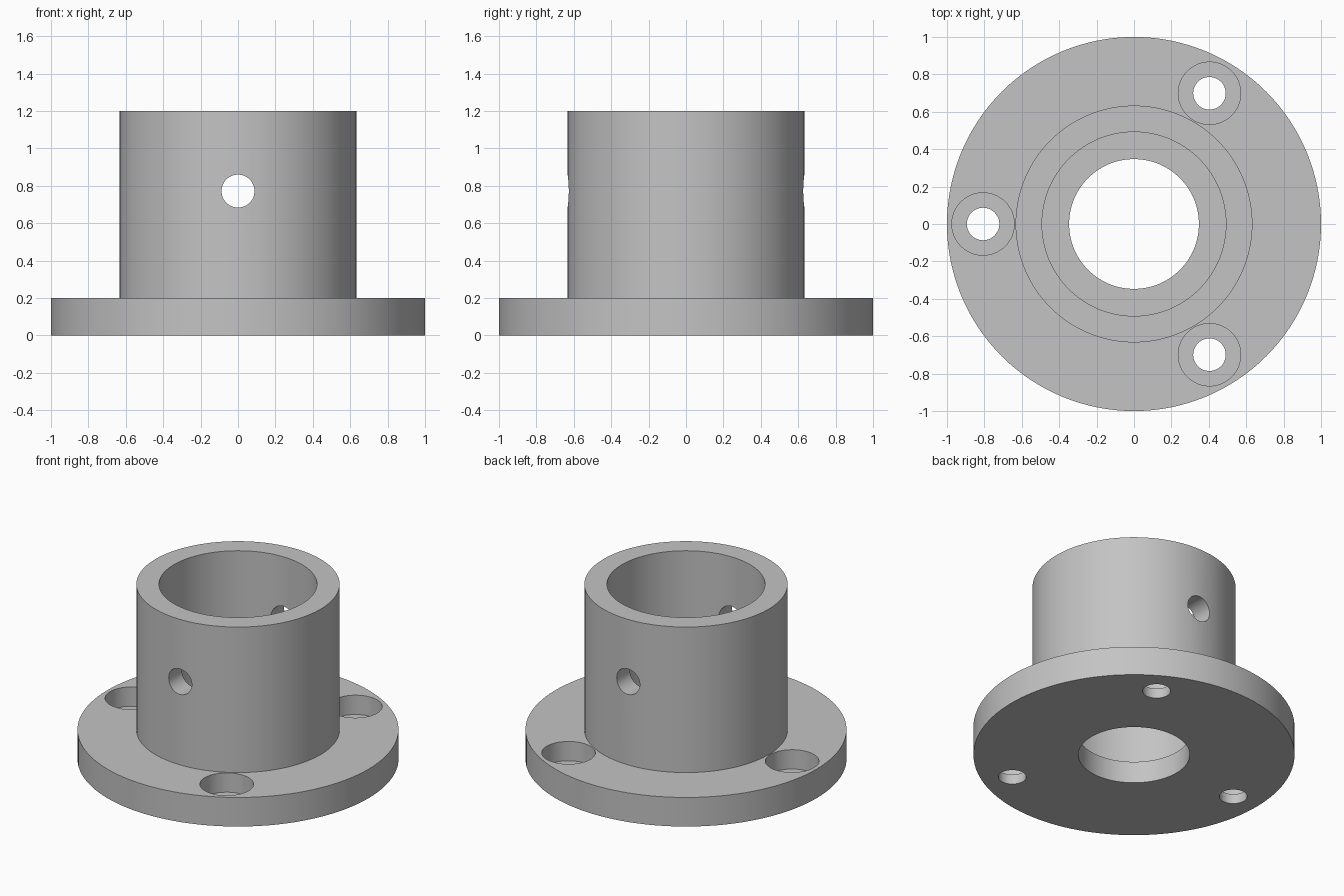
import bpy, bmesh, math
from mathutils import Matrix, Vector

if "Cube" in bpy.data.objects:
    bpy.data.objects.remove(bpy.data.objects["Cube"], do_unlink=True)

grey = bpy.data.materials.new("plain_grey")
grey.use_nodes = True
colour = (0.55, 0.55, 0.55, 1)
grey.diffuse_color = colour
grey.node_tree.nodes["Principled BSDF"].inputs["Base Color"].default_value = colour


def lathe(name, profile, segments):
    """Revolve a closed (radius, height) outline about z."""
    bm = bmesh.new()
    rings = []
    for i in range(segments):
        a = math.tau * i / segments
        rings.append([bm.verts.new((r * math.cos(a), r * math.sin(a), z)) for r, z in profile])
    n = len(profile)
    for i in range(segments):
        here, following = rings[i], rings[(i + 1) % segments]
        for j in range(n):
            k = (j + 1) % n
            bm.faces.new((here[j], following[j], following[k], here[k]))
    bmesh.ops.recalc_face_normals(bm, faces=bm.faces)
    mesh = bpy.data.meshes.new(name)
    bm.to_mesh(mesh)
    bm.free()
    obj = bpy.data.objects.new(name, mesh)
    bpy.context.collection.objects.link(obj)
    mesh.materials.append(grey)
    return obj


def drill(target, name, radius, centre, depth, turn=Matrix()):
    """Cut a round hole through the target and remove the cutter."""
    bm = bmesh.new()
    bmesh.ops.create_cone(bm, cap_ends=True, segments=48, radius1=radius, radius2=radius,
                          depth=depth, matrix=Matrix.Translation(centre) @ turn)
    mesh = bpy.data.meshes.new(name)
    bm.to_mesh(mesh)
    bm.free()
    mesh.materials.append(grey)
    cutter = bpy.data.objects.new(name, mesh)
    bpy.context.collection.objects.link(cutter)
    cutter.hide_render = True
    bpy.context.view_layer.objects.active = target
    mod = target.modifiers.new(name, "BOOLEAN")
    mod.operation = "DIFFERENCE"
    mod.solver = "EXACT"
    mod.object = cutter
    bpy.ops.object.modifier_apply(modifier=mod.name)
    bpy.data.objects.remove(cutter, do_unlink=True)


# Flange and sleeve in one outline, with a stepped bore
flange = lathe("flanged_sleeve", [
    (0.347, 0), (1, 0), (1, 0.2), (0.633, 0.2), (0.633, 1.2),
    (0.492, 1.2), (0.492, 0.15), (0.347, 0.15)], 128)

# Three counterbored screw holes
for i in range(3):
    a = math.pi + i * math.tau / 3
    spot = Vector((0.807 * math.cos(a), 0.807 * math.sin(a), 0))
    drill(flange, "screw_hole", 0.087, spot, 1)
    drill(flange, "counterbore", 0.167, spot + Vector((0, 0, 0.567)), 1)

# Cross pin hole through both walls of the sleeve
drill(flange, "pin_hole", 0.088, Vector((0, 0, 0.772)), 2, Matrix.Rotation(math.pi / 2, 4, "X"))

# Smooth walls with crisp edges
bpy.ops.object.select_all(action="DESELECT")
flange.select_set(True)
bpy.context.view_layer.objects.active = flange
bpy.ops.object.shade_smooth_by_angle(angle=math.radians(30))
